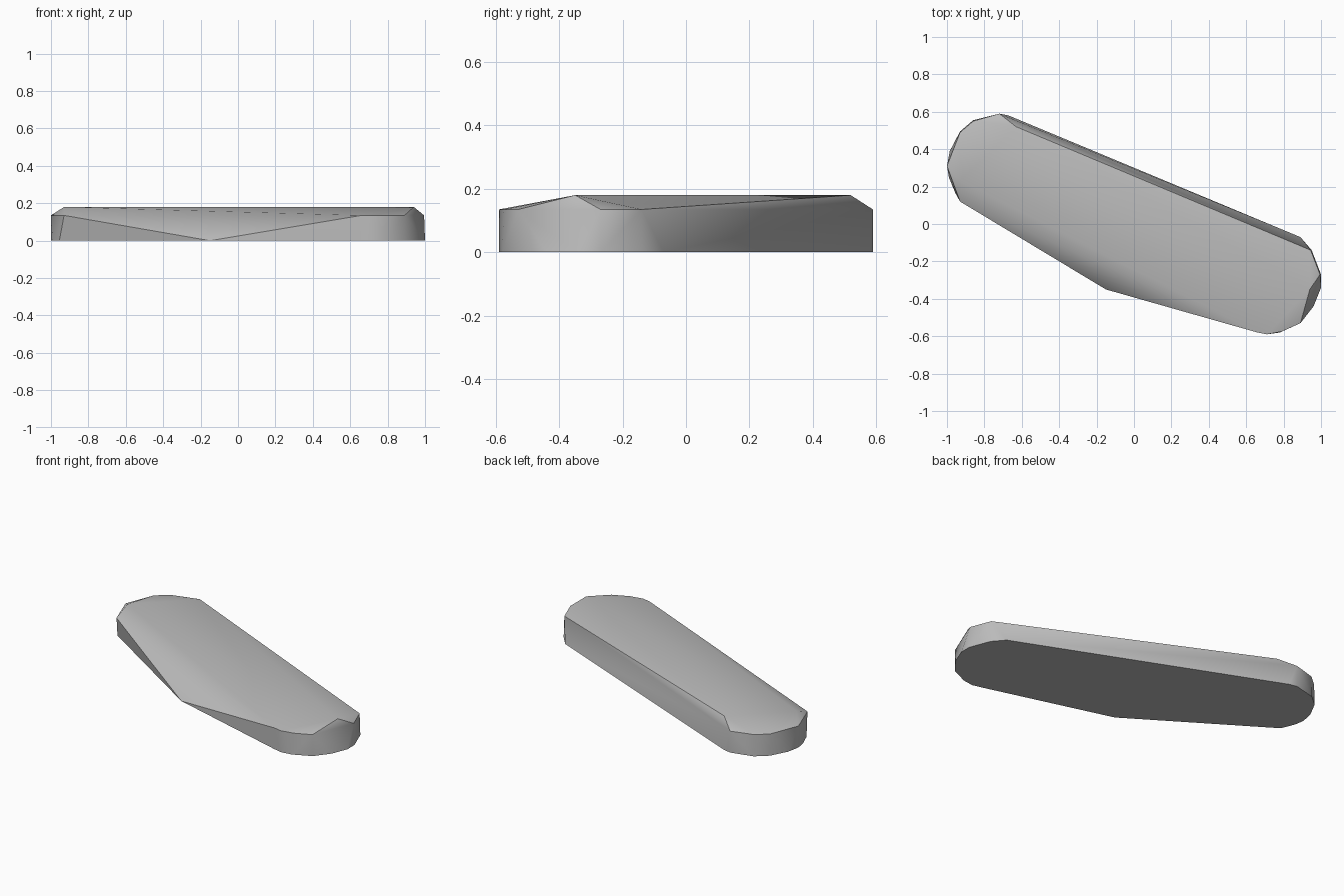
import bpy
import bmesh
from math import radians

cube = bpy.data.objects.get("Cube")
if cube:
    bpy.data.objects.remove(cube, do_unlink=True)

# Outlines of the slab at its three levels
BASE = [(0.89, -0.07), (0.95, -0.14), (1.0, -0.27), (1.0, -0.34), (0.96, -0.44),
        (0.89, -0.53), (0.78, -0.58), (0.71, -0.59), (0.65, -0.575), (-0.15, -0.35),
        (-0.955, 0.165), (-0.99, 0.25), (-1.0, 0.31), (-0.985, 0.39), (-0.93, 0.495),
        (-0.86, 0.555), (-0.72, 0.59), (-0.67, 0.58)]
SHOULDER = [(0.945, -0.14), (0.995, -0.27), (0.89, -0.53), (0.79, -0.575),
            (0.71, -0.59), (0.66, -0.58), (-0.93, 0.12), (-1.0, 0.31),
            (-0.93, 0.49), (-0.86, 0.55), (-0.72, 0.59)]
CROWN = [(0.94, -0.35), (-0.93, 0.23), (-0.63, 0.52)]

# Wrap the levels in one convex body
bm = bmesh.new()
for outline, z in ((BASE, 0), (SHOULDER, 0.135), (CROWN, 0.18)):
    for x, y in outline:
        bm.verts.new((x, y, z))
hull = bmesh.ops.convex_hull(bm, input=bm.verts)
loose = [v for v in bm.verts if not v.link_faces]
bmesh.ops.delete(bm, geom=loose, context='VERTS')
bmesh.ops.dissolve_limit(bm, angle_limit=radians(0.5), verts=bm.verts, edges=bm.edges)
bmesh.ops.recalc_face_normals(bm, faces=bm.faces)
mesh = bpy.data.meshes.new("slab")
bm.to_mesh(mesh)
bm.free()
slab = bpy.data.objects.new("slab", mesh)
bpy.context.collection.objects.link(slab)

# Plain grey surface
grey = bpy.data.materials.new("grey")
grey.use_nodes = True
grey.diffuse_color = (0.5, 0.5, 0.5, 1)
bsdf = next(n for n in grey.node_tree.nodes if n.type == 'BSDF_PRINCIPLED')
bsdf.inputs["Base Color"].default_value = (0.5, 0.5, 0.5, 1)
mesh.materials.append(grey)

# Soft shading across the crown, crisp rims
bpy.ops.object.select_all(action='DESELECT')
slab.select_set(True)
bpy.context.view_layer.objects.active = slab
bpy.ops.object.shade_smooth_by_angle(angle=radians(35))
